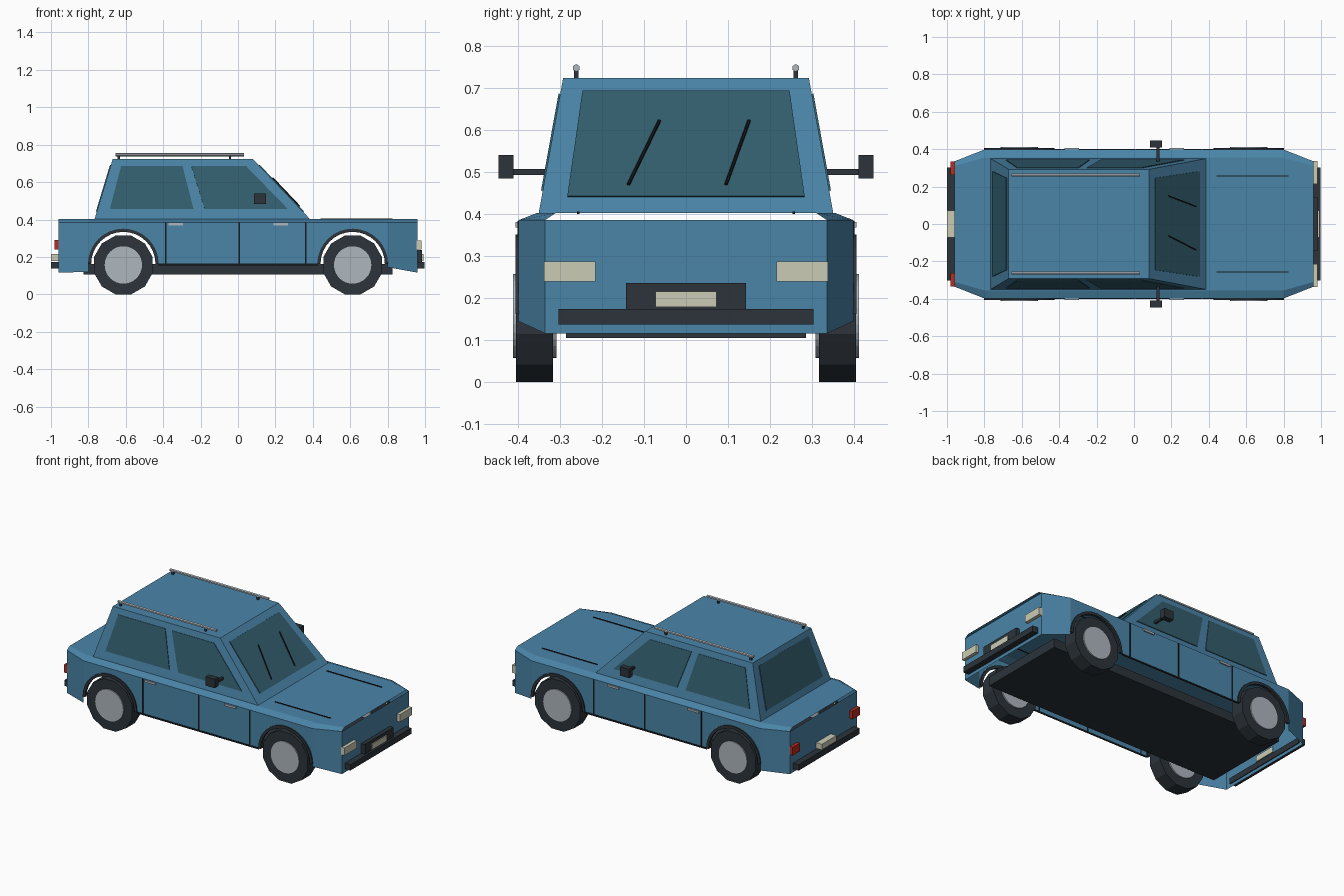
import bpy, bmesh, math
from mathutils import Vector, Matrix

if "Cube" in bpy.data.objects:
    bpy.data.objects.remove(bpy.data.objects["Cube"])


def material(name, rgb):
    m = bpy.data.materials.new(name)
    m.diffuse_color = (*rgb, 1)
    m.use_nodes = True
    m.node_tree.nodes["Principled BSDF"].inputs["Base Color"].default_value = m.diffuse_color
    return m


BLUE = material("blue_paint", (0.069, 0.235, 0.395))
GLASS = material("dark_glass", (0.032, 0.112, 0.155))
DARK = material("dark_rubber", (0.025, 0.034, 0.042))
BLACK = material("black_line", (0.008, 0.010, 0.012))
METAL = material("light_metal", (0.42, 0.47, 0.51))
CREAM = material("cream_lamp", (0.60, 0.60, 0.47))
RED = material("red_lamp", (0.48, 0.025, 0.015))


def finish(name, bm, mat):
    bmesh.ops.remove_doubles(bm, verts=bm.verts, dist=1e-5)
    bmesh.ops.recalc_face_normals(bm, faces=bm.faces)
    me = bpy.data.meshes.new(name)
    bm.to_mesh(me)
    bm.free()
    me.materials.append(mat)
    ob = bpy.data.objects.new(name, me)
    bpy.context.collection.objects.link(ob)
    return ob


def shell(name, polys, mat):
    bm = bmesh.new()
    for p in polys:
        bm.faces.new([bm.verts.new(v) for v in p])
    return finish(name, bm, mat)


def prism(name, pts, depth, mat):
    """Extrude a polygon by a vector."""
    a = [Vector(p) for p in pts]
    b = [p + Vector(depth) for p in a]
    n = len(a)
    sides = [(a[i], a[(i + 1) % n], b[(i + 1) % n], b[i]) for i in range(n)]
    return shell(name, [a, b] + sides, mat)


def box(name, x, y, z, mat):
    pts = [(x[0], y[0], z[0]), (x[1], y[0], z[0]), (x[1], y[1], z[0]), (x[0], y[1], z[0])]
    return prism(name, pts, (0, 0, z[1] - z[0]), mat)


def rod(name, p, q, r, sides, mat, turn=0.0):
    p, q = Vector(p), Vector(q)
    bm = bmesh.new()
    rot = (q - p).to_track_quat('Z', 'Y').to_matrix().to_4x4()
    bmesh.ops.create_cone(bm, cap_ends=True, segments=sides, radius1=r, radius2=r,
                          depth=(q - p).length,
                          matrix=Matrix.Translation((p + q) / 2) @ rot @ Matrix.Rotation(turn, 4, 'Z'))
    return finish(name, bm, mat)


def arc(cx, cz, r, y, n=16):
    """Half circle over a wheel, from rear to front."""
    return [(cx - r * math.cos(math.pi * i / n), y, cz + r * math.sin(math.pi * i / n))
            for i in range(n + 1)]


WX, WZ = 0.613, 0.157          # wheel centres
AZ = 0.162                     # arch centre height
SH, TOP = 0.385, 0.402         # shoulder and deck heights

# Lower body: open shell of sides, tapered corners, shoulders, deck and ends
XE, XC, YE, YC = 0.96, 0.80, 0.335, 0.398
polys = []
for s in (-1, 1):
    side = [(-XC, s * YC, SH)] + arc(-WX, AZ, XC - WX, s * YC) + \
        arc(WX, AZ, XC - WX, s * YC) + [(XC, s * YC, SH)]
    polys.append(side)
    for e, low in ((-1, 0.12), (1, 0.145)):
        polys.append([(e * XC, s * YC, SH), (e * XC, s * YC, AZ), (e * XC, s * YC, low),
                      (e * XE, s * YE, 0.116), (e * XE, s * YE, SH)])
        polys.append([(e * XC, s * YC, SH), (e * XE, s * YE, SH),
                      (e * XE, s * 0.31, TOP), (e * XC, s * 0.355, TOP)])
    polys.append([(-XC, s * YC, SH), (XC, s * YC, SH),
                  (XC, s * 0.355, TOP), (-XC, s * 0.355, TOP)])
polys.append([(-XE, -0.31, TOP), (-XC, -0.355, TOP), (XC, -0.355, TOP), (XE, -0.31, TOP),
              (XE, 0.31, TOP), (XC, 0.355, TOP), (-XC, 0.355, TOP), (-XE, 0.31, TOP)])
for e in (-1, 1):
    polys.append([(e * XE, -YE, 0.116), (e * XE, YE, 0.116), (e * XE, YE, SH), (e * XE, -YE, SH)])
shell("lower_body", polys, BLUE)

# Floor
box("floor_pan", (-0.825, 0.825), (-0.285, 0.285), (0.105, 0.162), DARK)

# Cabin
Z0, Z1 = 0.402, 0.723
base = [(-0.767, -0.35, Z0), (0.385, -0.35, Z0), (0.385, 0.35, Z0), (-0.767, 0.35, Z0)]
roof = [(-0.67, -0.292, Z1), (0.08, -0.292, Z1), (0.08, 0.292, Z1), (-0.67, 0.292, Z1)]
shell("cabin", [roof, base] + [(base[i], base[(i + 1) % 4], roof[(i + 1) % 4], roof[i])
                               for i in range(4)], BLUE)


def cab(z, low, high):
    """Position on a sloped cabin wall at height z."""
    return low + (high - low) * (z - Z0) / (Z1 - Z0)


# Side glass, windows given as rear-top, front-top, front-bottom, rear-bottom x
for s in (-1, 1):
    for nm, xs in (("rear", (-0.625, -0.297, -0.238, -0.685)),
                   ("front", (-0.25, 0.043, 0.267, -0.178))):
        pts = [(x, s * cab(z, 0.35, 0.292), z) for x, z in zip(xs, (0.685, 0.685, 0.455, 0.455))]
        prism(nm + "_side_window", pts, (0, s * 0.004, 0.001), GLASS)

# Windshield and rear glass
for nm, e, lo, hi in (("windshield", 1, 0.385, 0.08), ("rear_window", -1, -0.767, -0.67)):
    pts = [(cab(z, lo, hi), y, z) for y, z in
           ((-0.282, 0.44), (0.282, 0.44), (0.246, 0.69), (-0.246, 0.69))]
    prism(nm, pts, (e * 0.004, 0, 0.003), GLASS)

# Wipers
for yt, yb in ((-0.063, -0.137), (0.15, 0.095)):
    rod("wiper", (cab(0.62, 0.385, 0.08) + 0.008, yt, 0.622),
        (cab(0.468, 0.385, 0.08) + 0.008, yb, 0.47), 0.004, 6, BLACK)

for s in (-1, 1):
    # Wheels and arch trims
    for x in (-WX, WX):
        rod("tyre", (x, s * 0.316, WZ), (x, s * 0.404, WZ), WZ / math.cos(math.pi / 12), 12,
            DARK, math.pi / 12)
        rod("hub", (x, s * 0.308, WZ), (x, s * 0.411, WZ), 0.1, 32, METAL)
        inner, outer = arc(x, AZ, 0.172, s * 0.388), arc(x, AZ, 0.189, s * 0.388)
        bm = bmesh.new()
        d = Vector((0, s * 0.017, 0))
        loops = [[bm.verts.new(Vector(p) + o) for p in ring]
                 for ring, o in ((inner, d * 0), (outer, d * 0), (outer, d), (inner, d))]
        for k in range(4):
            a, b = loops[k], loops[(k + 1) % 4]
            for i in range(len(a) - 1):
                bm.faces.new((a[i], a[i + 1], b[i + 1], b[i]))
        for i in (0, -1):
            bm.faces.new([ring[i] for ring in loops])
        finish("arch_trim", bm, DARK)

    # Door gaps, sill line, handles
    ys = sorted((s * 0.396, s * 0.401))
    for x in (-0.385, 0.007, 0.363):
        box("door_gap", (x - 0.004, x + 0.004), ys, (0.16, 0.383), BLACK)
    box("sill_line", (-0.425, 0.425), ys, (0.154, 0.164), BLACK)
    for x in (-0.332, 0.228):
        box("door_handle", (x - 0.039, x + 0.039), sorted((s * 0.396, s * 0.405)),
            (0.368, 0.381), METAL)

    # Hood crease
    box("hood_line", (0.44, 0.825), (s * 0.256 - 0.003, s * 0.256 + 0.003),
        (TOP - 0.002, TOP + 0.004), BLACK)

    # Mirrors
    box("mirror", (0.085, 0.15), sorted((s * 0.41, s * 0.446)), (0.484, 0.54), DARK)
    box("mirror_arm", (0.12, 0.135), sorted((s * 0.325, s * 0.412)), (0.493, 0.507), DARK)

    # Roof rails
    rod("roof_rail", (-0.655, s * 0.261, 0.747), (0.033, s * 0.261, 0.747), 0.009, 6, METAL)
    for x in (-0.637, -0.043):
        box("rail_post", (x - 0.006, x + 0.006), (s * 0.261 - 0.005, s * 0.261 + 0.005),
            (0.72, 0.745), DARK)

    # Lamps
    box("headlight", (0.955, 0.98), sorted((s * 0.215, s * 0.337)), (0.239, 0.287), CREAM)
    box("tail_light", (-0.98, -0.955), sorted((s * 0.262, s * 0.335)), (0.239, 0.29), RED)

# Bumpers, grille and blank plates
box("front_bumper", (0.955, 0.998), (-0.303, 0.303), (0.137, 0.174), DARK)
box("rear_bumper", (-1.0, -0.955), (-0.303, 0.303), (0.137, 0.174), DARK)
box("grille", (0.955, 0.985), (-0.142, 0.142), (0.172, 0.236), DARK)
box("front_plate", (0.98, 0.991), (-0.073, 0.073), (0.179, 0.215), CREAM)
box("rear_plate", (-1.0, -0.955), (-0.073, 0.073), (0.179, 0.215), CREAM)
